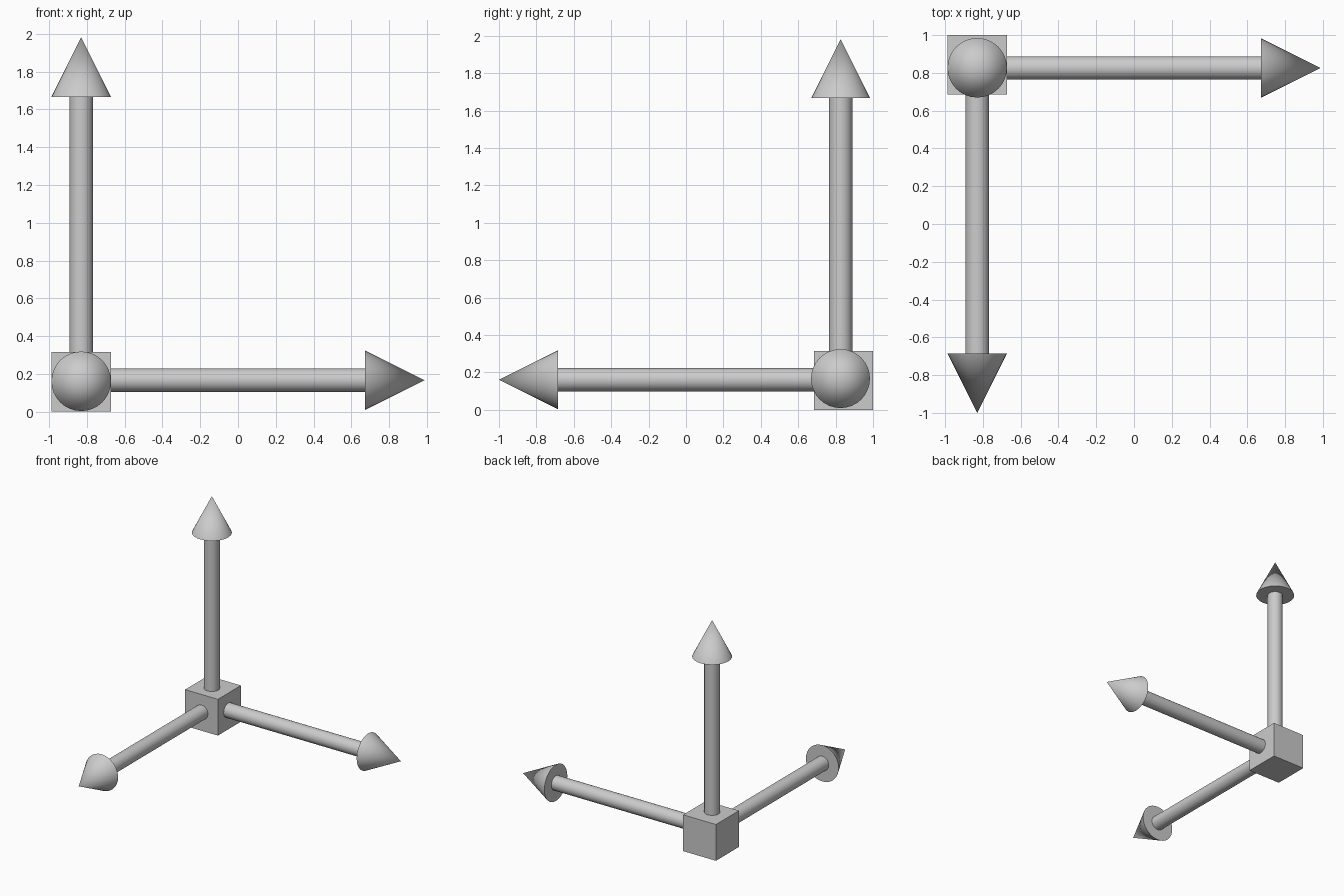
import bpy
from mathutils import Vector

if "Cube" in bpy.data.objects:
    bpy.data.objects.remove(bpy.data.objects["Cube"])

CUBE = 0.315      # hub edge, also head length and head diameter
SHAFT_R = 0.062


def finish(name, smooth=True):
    obj = bpy.context.object
    obj.name = name
    if smooth:
        bpy.ops.object.shade_smooth_by_angle()
    return obj


def arrow(name, start, tip):
    """Shaft and cone head running from start to tip."""
    start, tip = Vector(start), Vector(tip)
    direction = (tip - start).normalized()
    neck = tip - direction * CUBE
    rot = direction.to_track_quat('Z', 'Y').to_euler()
    bpy.ops.mesh.primitive_cylinder_add(
        vertices=32, radius=SHAFT_R, depth=(neck - start).length,
        location=(start + neck) / 2, rotation=rot)
    finish(name + "_shaft")
    bpy.ops.mesh.primitive_cone_add(
        vertices=32, radius1=CUBE / 2, radius2=0, depth=CUBE,
        location=(neck + tip) / 2, rotation=rot)
    finish(name + "_head")


# Corner hub
bpy.ops.mesh.primitive_cube_add(size=CUBE, location=(-0.83, 0.842, CUBE / 2))
finish("corner_hub", smooth=False)

# Three axis arrows, each starting inside the hub
arrow("right_arrow", (-0.75, 0.826, 0.167), (0.987, 0.826, 0.167))
arrow("front_arrow", (-0.83, 0.76, 0.161), (-0.83, -1.0, 0.161))
arrow("up_arrow", (-0.83, 0.827, 0.24), (-0.83, 0.827, 1.982))
